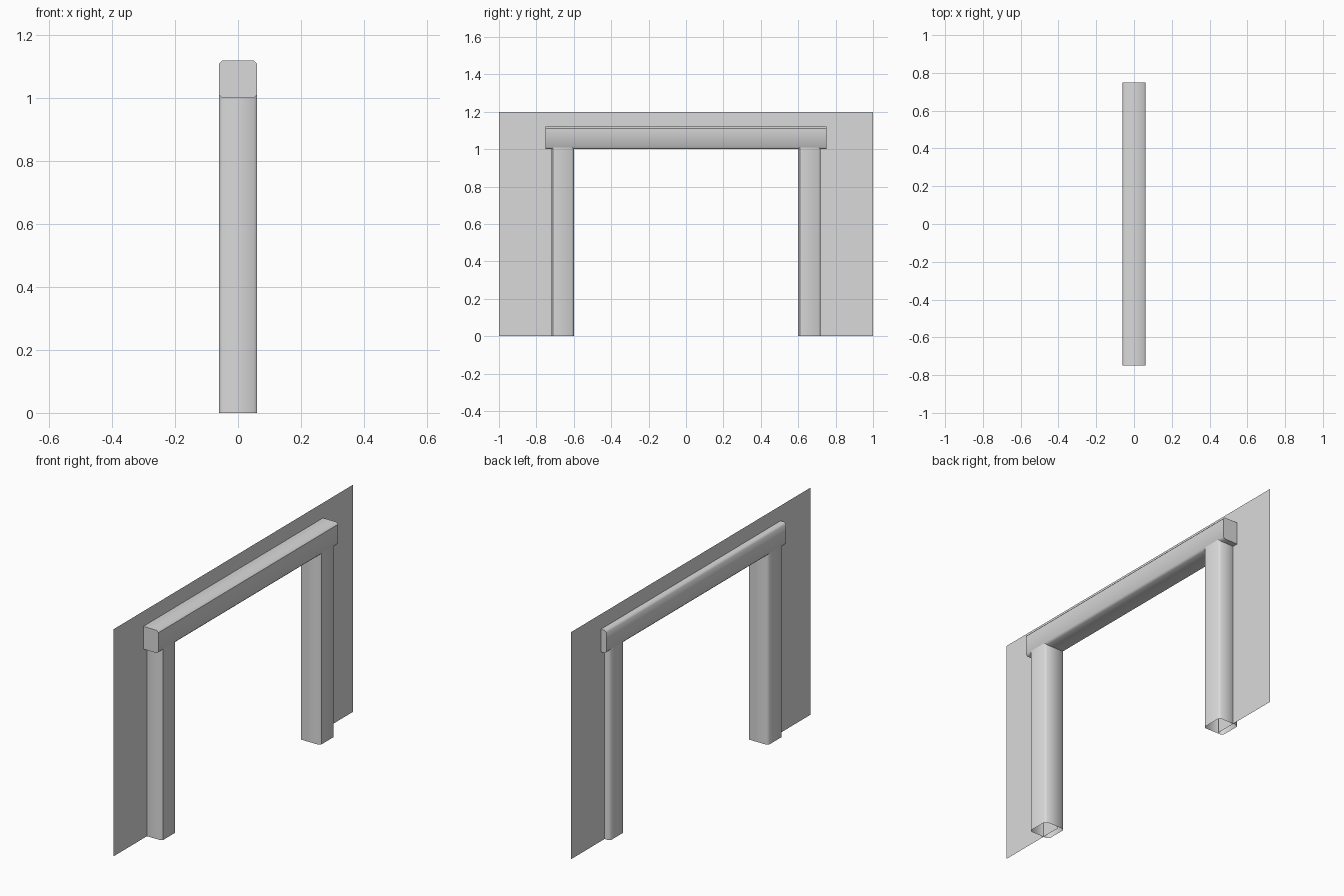
import bpy, bmesh

cube = bpy.data.objects.get("Cube")
if cube:
    bpy.data.objects.remove(cube, do_unlink=True)

grey = bpy.data.materials.new("plain grey")
grey.use_nodes = True
GREY = (0.7, 0.7, 0.7, 1.0)
grey.diffuse_color = GREY
grey.node_tree.nodes["Principled BSDF"].inputs["Base Color"].default_value = GREY

HALF = 0.06      # half thickness of the timber
CHAMFER = 0.01
WALL_X = -0.028


def finish(name, bm):
    """Turn a bmesh into a named object in the scene."""
    mesh = bpy.data.meshes.new(name)
    bm.to_mesh(mesh)
    bm.free()
    mesh.materials.append(grey)
    obj = bpy.data.objects.new(name, mesh)
    bpy.context.collection.objects.link(obj)
    return obj


def timber(name, low, high, axis, capped, seam_axis, seam):
    """Box with chamfered long edges and one crisp seam on its +x face."""
    bm = bmesh.new()
    bmesh.ops.create_cube(bm, size=1)
    for v in bm.verts:
        v.co = [(a + b) / 2 + c * (b - a) for a, b, c in zip(low, high, v.co)]
    long_edges = [e for e in bm.edges
                  if abs(e.verts[0].co[axis] - e.verts[1].co[axis]) > 0.5]
    bmesh.ops.bevel(bm, geom=long_edges, offset=CHAMFER, segments=1,
                    affect='EDGES')
    bm.normal_update()
    if not capped:
        ends = [f for f in bm.faces if abs(f.normal[axis]) > 0.9]
        bmesh.ops.delete(bm, geom=ends, context='FACES_ONLY')
    for e in bm.edges:
        if all(v.co.x > high[0] - 0.001 and abs(v.co[seam_axis] - seam) < 0.001
               for v in e.verts):
            e.smooth = False
    obj = finish(name, bm)
    bpy.ops.object.select_all(action='DESELECT')
    obj.select_set(True)
    bpy.context.view_layer.objects.active = obj
    bpy.ops.object.shade_smooth_by_angle(angle=0.9, keep_sharp_edges=True)


# Two hollow posts, open at the floor
for name, y in (("front_post", -0.66), ("back_post", 0.66)):
    timber(name, (-HALF, y - HALF, 0), (HALF, y + HALF, 1.01), 2, False,
           1, y - HALF + CHAMFER)

# Lintel lying across both posts
timber("lintel", (-HALF, -0.75, 1.0), (HALF, 0.75, 1.12), 1, True,
       2, 1.12 - CHAMFER)

# Thin wall sheet around the opening: two sides and a strip above
bm = bmesh.new()
for y0, y1, z0 in ((-1, -0.61, 0), (-0.61, 0.61, 1.01), (0.61, 1, 0)):
    corners = [(y0, z0), (y1, z0), (y1, 1.2), (y0, 1.2)]
    bm.faces.new([bm.verts.new((WALL_X, y, z)) for y, z in corners])
bmesh.ops.remove_doubles(bm, verts=bm.verts[:], dist=0.0001)
finish("wall", bm)
